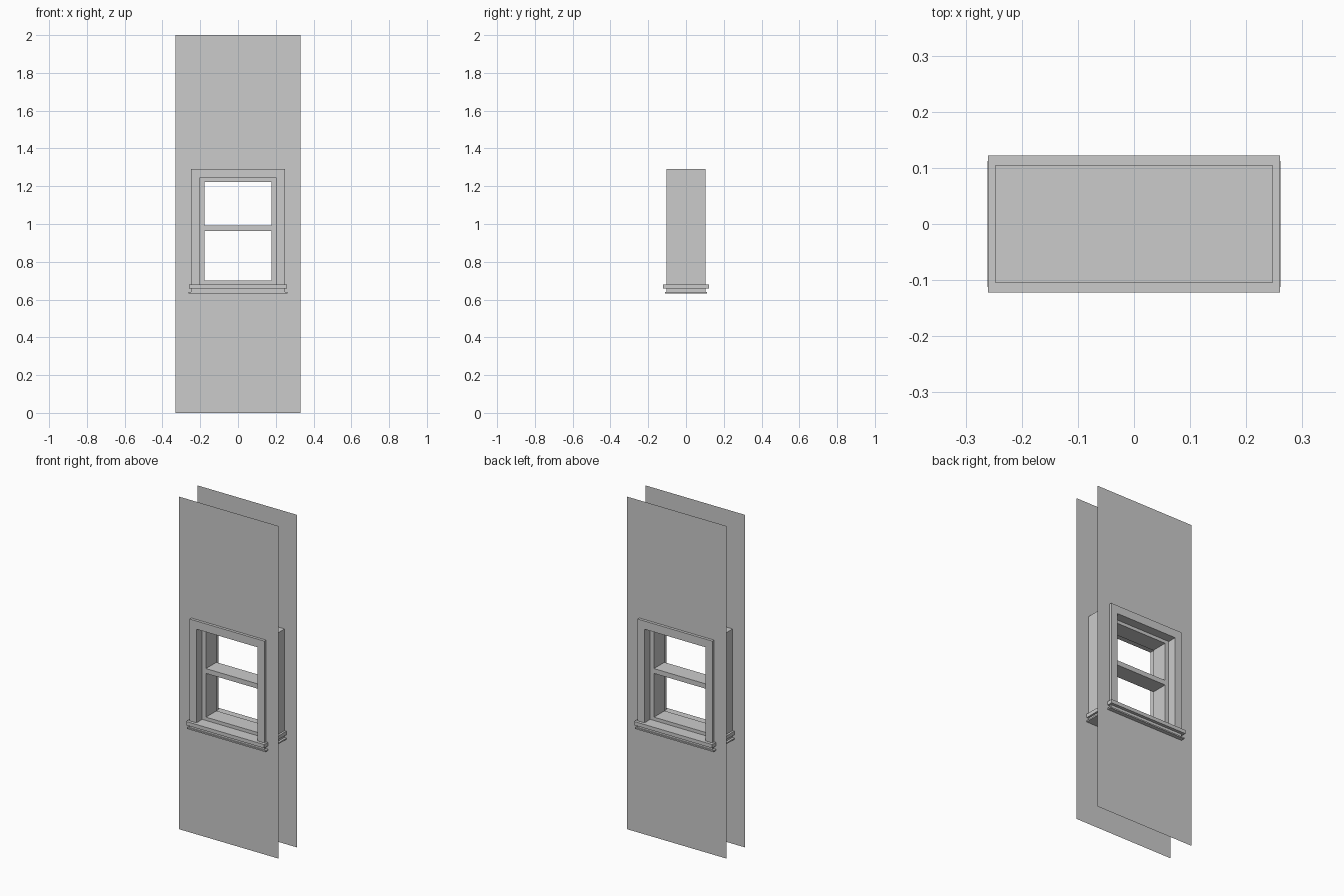
import bpy, bmesh

if "Cube" in bpy.data.objects:
    bpy.data.objects.remove(bpy.data.objects["Cube"])


def finish(name, bm):
    mesh = bpy.data.meshes.new(name)
    bm.to_mesh(mesh)
    bm.free()
    obj = bpy.data.objects.new(name, mesh)
    bpy.context.collection.objects.link(obj)
    return obj


def prism(name, outline, half_depth):
    """Extrude an x-z outline symmetrically along y."""
    bm = bmesh.new()
    face = bm.faces.new([bm.verts.new((x, -half_depth, z)) for x, z in outline])
    ext = bmesh.ops.extrude_face_region(bm, geom=[face], use_keep_orig=True)
    verts = [v for v in ext["geom"] if isinstance(v, bmesh.types.BMVert)]
    bmesh.ops.translate(bm, verts=verts, vec=(0, 2 * half_depth, 0))
    bmesh.ops.recalc_face_normals(bm, faces=bm.faces[:])
    return finish(name, bm)


def slab(name, half_width, z0, z1, half_depth):
    w = half_width
    return prism(name, [(-w, z0), (w, z0), (w, z1), (-w, z1)], half_depth)


def ring(bm, y, outer, inner):
    """Flat rectangular ring facing -y; outer and inner are (half_width, z0, z1)."""
    loops = [[bm.verts.new((x, y, z)) for x, z in ((-w, a), (w, a), (w, b), (-w, b))]
             for w, a, b in (outer, inner)]
    o, i = loops
    return [bm.faces.new((o[k], o[(k + 1) % 4], i[(k + 1) % 4], i[k])) for k in range(4)]


WALL_Y = 0.088       # wall skins
FRAME_Y = 0.1045     # casing faces
SASH_Y = 0.05        # sash faces
W, TOP = 0.248, 1.292
IN_W, IN_TOP = 0.203, 1.243
SILL_TOP = 0.68

# Two thin wall skins with a window opening
for name, side in (("wall_front", -1), ("wall_back", 1)):
    bm = bmesh.new()
    faces = ring(bm, side * WALL_Y, (0.331, 0, 2), (W, 0.645, TOP))
    if side > 0:
        bmesh.ops.reverse_faces(bm, faces=faces)
    finish(name, bm)

# Casing: inverted U running through the wall
prism("window_casing", [(-W, SILL_TOP), (-IN_W, SILL_TOP), (-IN_W, IN_TOP), (IN_W, IN_TOP),
                        (IN_W, SILL_TOP), (W, SILL_TOP), (W, TOP), (-W, TOP)], FRAME_Y)

# Sash frame with its middle rail
bm = bmesh.new()
faces = ring(bm, -SASH_Y, (IN_W, SILL_TOP, IN_TOP), (0.178, 0.70, 1.223))
ext = bmesh.ops.extrude_face_region(bm, geom=faces, use_keep_orig=True)
bmesh.ops.translate(bm, verts=[v for v in ext["geom"] if isinstance(v, bmesh.types.BMVert)],
                    vec=(0, 2 * SASH_Y, 0))
bmesh.ops.recalc_face_normals(bm, faces=bm.faces[:])
finish("sash_frame", bm)
slab("sash_middle_rail", 0.178, 0.963, 0.992, SASH_Y)

# Stepped sill
slab("sill_top", 0.26, 0.658, SILL_TOP, 0.1225)
slab("sill_neck", W, 0.639, 0.658, FRAME_Y)
slab("sill_base", 0.261, 0.631, 0.639, 0.112)
